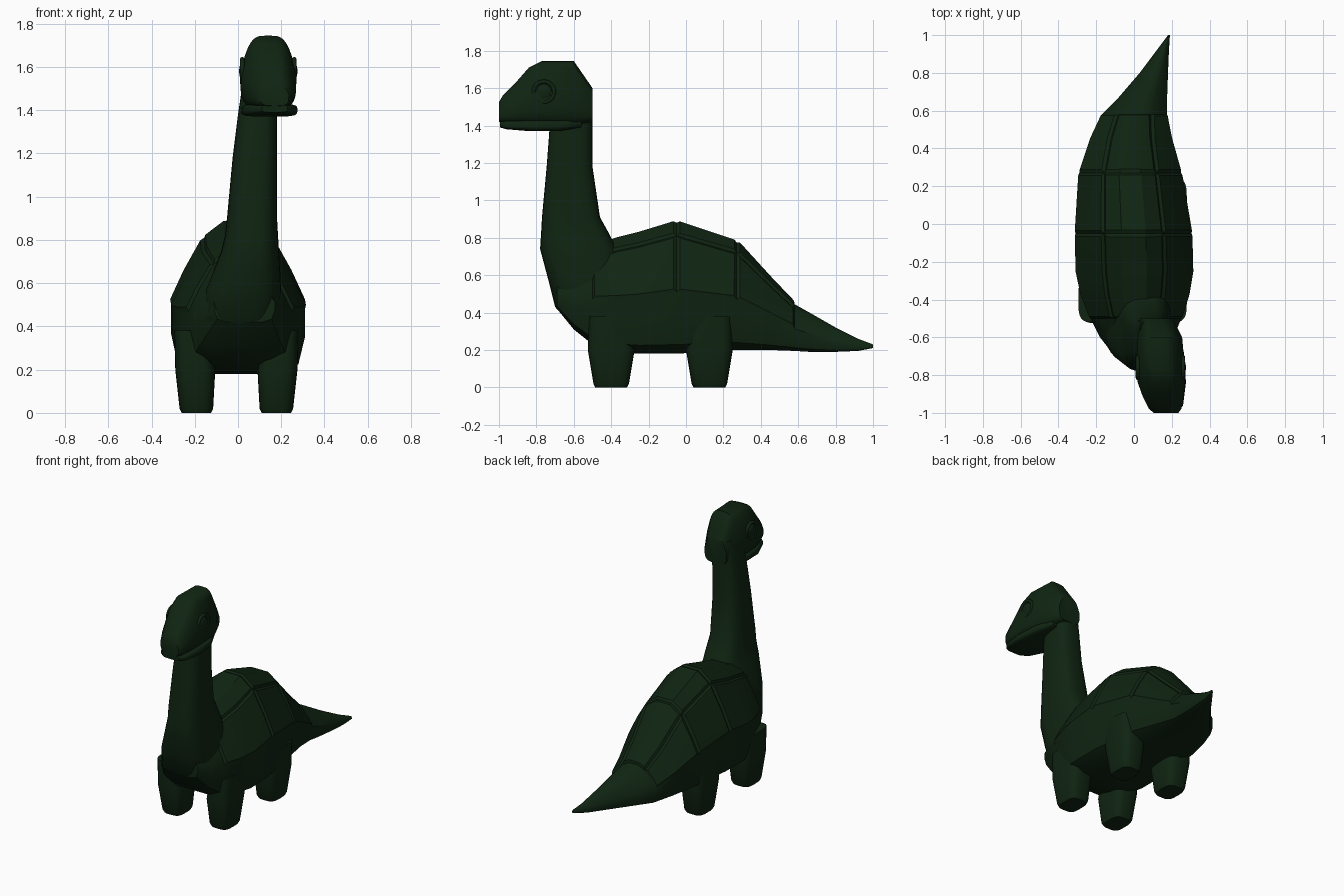
import bpy, bmesh, math
from mathutils import Vector

cube = bpy.data.objects.get("Cube")
if cube:
    bpy.data.objects.remove(cube, do_unlink=True)

green = bpy.data.materials.new("dark green")
green.use_nodes = True
colour = (0.005, 0.018, 0.006, 1)
green.diffuse_color = colour
bsdf = green.node_tree.nodes["Principled BSDF"]
bsdf.inputs["Base Color"].default_value = colour
bsdf.inputs["Roughness"].default_value = 0.8


def finish(name, bm, angle=35, bevel=0):
    bmesh.ops.recalc_face_normals(bm, faces=bm.faces)
    mesh = bpy.data.meshes.new(name)
    bm.to_mesh(mesh)
    bm.free()
    mesh.materials.append(green)
    obj = bpy.data.objects.new(name, mesh)
    bpy.context.collection.objects.link(obj)
    if bevel:
        mod = obj.modifiers.new("soft edges", "BEVEL")
        mod.width, mod.segments = bevel, 3
        mod.limit_method, mod.angle_limit = "ANGLE", math.radians(40)
    bpy.ops.object.select_all(action="DESELECT")
    obj.select_set(True)
    bpy.context.view_layer.objects.active = obj
    bpy.ops.object.shade_smooth_by_angle(angle=math.radians(angle))
    return obj


def skin(rings):
    """Join rings of points into a closed tube; also return its faces by segment."""
    bm = bmesh.new()
    rows = [[bm.verts.new(p) for p in ring] for ring in rings]
    n = len(rows[0])
    faces = [[bm.faces.new((a[i], a[(i + 1) % n], b[(i + 1) % n], b[i]))
              for i in range(n)] for a, b in zip(rows, rows[1:])]
    bm.faces.new(rows[0])
    bm.faces.new(rows[-1])
    bmesh.ops.recalc_face_normals(bm, faces=bm.faces)
    return bm, faces


def rounded_loft(name, axis, sections, power=3, taper=0, count=28, bevel=0):
    """Sections are (position, x low, x high, other low, other high)."""
    rings = []
    for pos, x0, x1, v0, v1 in sections:
        ring = []
        for i in range(count):
            t = math.tau * i / count
            c, s = math.cos(t), math.sin(t)
            u = math.copysign(abs(c) ** (2 / power), c)
            w = math.copysign(abs(s) ** (2 / power), s)
            u *= 1 - taper * max(w, 0)
            x = (x0 + x1 + u * (x1 - x0)) / 2
            v = (v0 + v1 + w * (v1 - v0)) / 2
            ring.append((x, pos, v) if axis == "y" else (x, v, pos))
        rings.append(ring)
    bm, _ = skin(rings)
    return finish(name, bm, 40, bevel)


# Body, shell and tail: one loft with raised shell plates
half = [(0.6, 0), (0.9, 0.07), (1, 0.27), (1, 0.47),
        (0.78, 0.68), (0.5, 0.9), (0.2, 1)]
outline = half + [(-u, w) for u, w in reversed(half)]
body = [  # y, x low, x high, z low, z high
    (-0.69, -0.11, 0.17, 0.42, 0.62), (-0.60, -0.18, 0.21, 0.31, 0.70),
    (-0.50, -0.23, 0.25, 0.23, 0.74), (-0.37, -0.28, 0.29, 0.19, 0.79),
    (-0.25, -0.305, 0.31, 0.18, 0.82), (-0.05, -0.31, 0.305, 0.18, 0.88),
    (0.27, -0.29, 0.25, 0.20, 0.775), (0.45, -0.23, 0.20, 0.20, 0.58),
    (0.58, -0.17, 0.175, 0.195, 0.445), (0.66, -0.09, 0.175, 0.19, 0.40),
    (0.80, 0.03, 0.18, 0.19, 0.32), (0.92, 0.12, 0.185, 0.195, 0.26),
    (1.00, 0.18, 0.19, 0.21, 0.23)]
rings = [[((x0 + x1 + u * (x1 - x0)) / 2, y, z0 + w * (z1 - z0))
          for u, w in outline] for y, x0, x1, z0, z1 in body]
bm, faces = skin(rings)
for spans in ((2, 3, 4), (5,), (6, 7)):
    for band in ((3, 4), (5, 6, 7), (8, 9)):
        plate = [faces[s][b] for s in spans for b in band]
        bmesh.ops.inset_region(bm, faces=plate, thickness=0.015, depth=0.012,
                               use_even_offset=True, use_boundary=True)
finish("body_and_tail", bm, 32)

# Neck rising out of the chest
rounded_loft("neck", "z", [
    (0.33, -0.14, 0.16, -0.61, -0.30), (0.43, -0.17, 0.19, -0.70, -0.30),
    (0.57, -0.15, 0.20, -0.735, -0.32), (0.74, -0.08, 0.19, -0.78, -0.37),
    (0.82, -0.06, 0.185, -0.775, -0.41), (0.91, -0.05, 0.18, -0.77, -0.46),
    (1.18, -0.025, 0.18, -0.745, -0.50), (1.38, 0.0, 0.18, -0.73, -0.50),
    (1.58, 0.03, 0.19, -0.70, -0.50)], power=3)

# Head with a flat crown and blunt snout
rounded_loft("head", "y", [
    (-1.00, 0.105, 0.235, 1.42, 1.525), (-0.98, 0.08, 0.25, 1.415, 1.56),
    (-0.91, 0.045, 0.262, 1.41, 1.63), (-0.84, 0.02, 0.27, 1.405, 1.71),
    (-0.77, 0.01, 0.27, 1.405, 1.745), (-0.60, 0.02, 0.255, 1.40, 1.745),
    (-0.50, 0.035, 0.205, 1.42, 1.60)], power=4, taper=0.35)

# Lower jaw, slightly wider so the mouth reads as a lip
rounded_loft("jaw", "y", [
    (-0.995, 0.11, 0.23, 1.39, 1.425), (-0.96, 0.07, 0.26, 1.38, 1.425),
    (-0.84, 0.02, 0.275, 1.37, 1.43), (-0.68, 0.015, 0.265, 1.37, 1.43),
    (-0.56, 0.03, 0.21, 1.39, 1.44)], power=4)

# Eyes: a raised ring around a shallow ball on each side
for side, x in (("right", 0.02), ("left", 0.26)):
    bpy.ops.mesh.primitive_torus_add(
        location=(x, -0.76, 1.58), rotation=(0, math.pi / 2, 0),
        major_radius=0.055, minor_radius=0.011,
        major_segments=28, minor_segments=8)
    rim = bpy.context.object
    rim.name = side + "_eye_rim"
    bpy.ops.object.shade_smooth()
    rim.data.materials.append(green)
    bpy.ops.mesh.primitive_uv_sphere_add(
        location=(x, -0.76, 1.58), radius=0.042, segments=20, ring_count=12)
    eye = bpy.context.object
    eye.name = side + "_eye"
    eye.scale.x = 0.35
    bpy.ops.object.shade_smooth()
    eye.data.materials.append(green)

# Legs: stubby tapered blocks leaning out to the flanks
for end, y in (("front", -0.40), ("rear", 0.125)):
    for side, s, shift in (("right", -1, -0.015), ("left", 1, 0)):
        sections = []
        for z, inner, outer, depth in ((0, 0.11, 0.245, 0.085),
                                       (0.02, 0.10, 0.255, 0.095),
                                       (0.20, 0.09, 0.275, 0.125),
                                       (0.38, 0.12, 0.28, 0.12)):
            a, b = sorted((s * inner + shift, s * outer + shift))
            sections.append((z, a, b, y - depth, y + depth))
        rounded_loft(f"{end}_{side}_leg", "z", sections, power=3.5, count=24)
